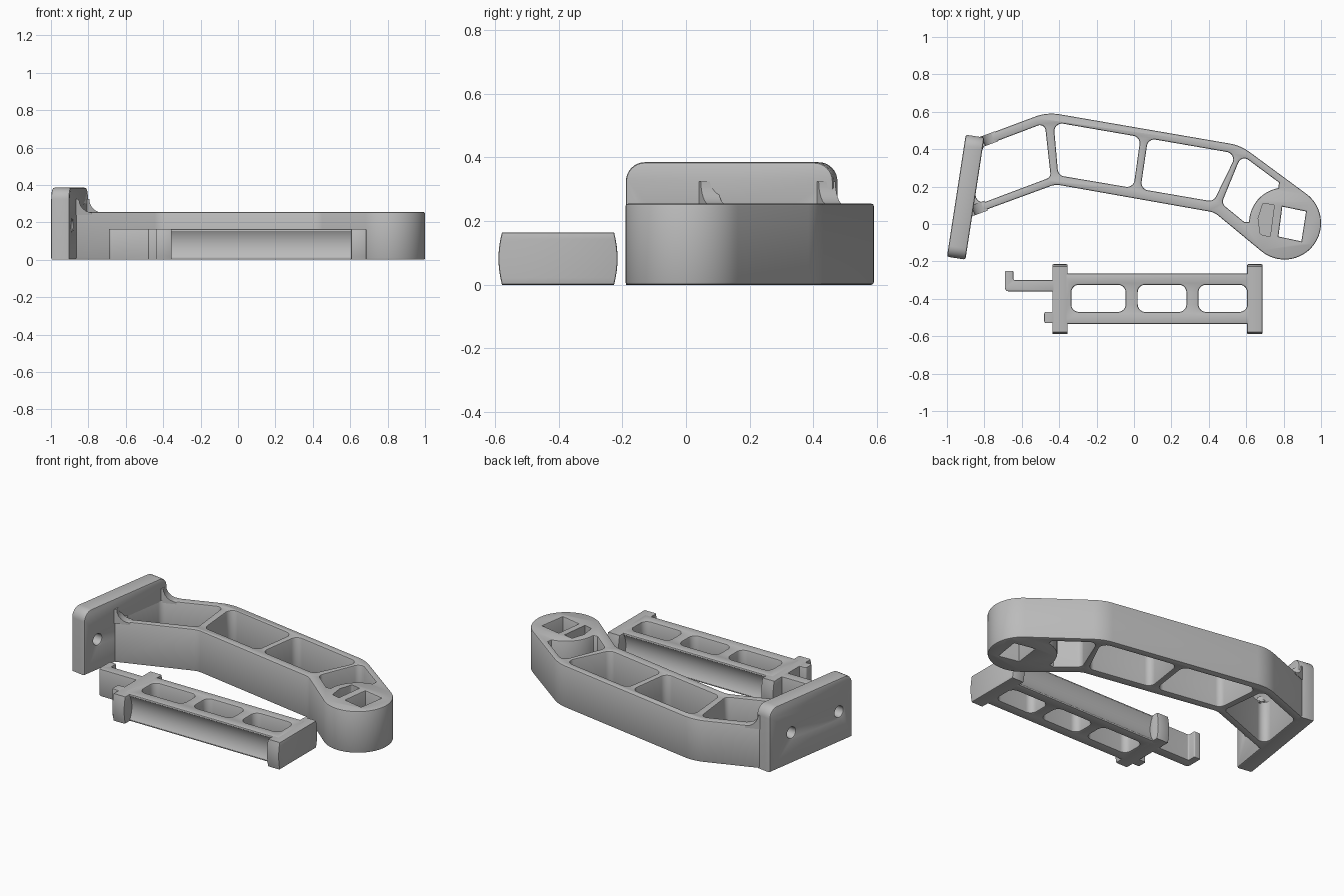
import bpy, bmesh, math
from mathutils import Vector, Matrix

if "Cube" in bpy.data.objects:
    bpy.data.objects.remove(bpy.data.objects["Cube"])

grey = bpy.data.materials.new("plain grey")
grey.diffuse_color = (0.5, 0.5, 0.5, 1)
grey.use_nodes = True
grey.node_tree.nodes["Principled BSDF"].inputs["Base Color"].default_value = grey.diffuse_color


def rounded(points, steps=8):
    """Replace each (x, y, radius) corner by a true arc."""
    out, n = [], len(points)
    for i, (x, y, r) in enumerate(points):
        p = Vector((x, y))
        if r == 0:
            out.append(p)
            continue
        a = (Vector(points[i - 1][:2]) - p).normalized()
        b = (Vector(points[(i + 1) % n][:2]) - p).normalized()
        half = a.angle(b) / 2
        centre = p + (a + b).normalized() * (r / math.sin(half))
        t = r / math.tan(half)
        va, vb = p + a * t - centre, p + b * t - centre
        turn = math.atan2(va.x * vb.y - va.y * vb.x, va.dot(vb))
        for k in range(steps + 1):
            out.append(centre + Matrix.Rotation(turn * k / steps, 2) @ va)
    return out


def circle(x, y, r, n=24):
    return [Vector((x + r * math.cos(2 * math.pi * k / n),
                    y + r * math.sin(2 * math.pi * k / n))) for k in range(n)]


def box(x0, x1, y0, y1, r=0.0):
    return rounded([(x0, y0, r), (x1, y0, r), (x1, y1, r), (x0, y1, r)])


def prism(name, loops, d0, d1, bevel=0.008, frame=None):
    """Extrude an outline (first loop) with holes (other loops) from d0 to d1."""
    cu = bpy.data.curves.new(name, 'CURVE')
    cu.dimensions, cu.fill_mode = '2D', 'BOTH'
    cu.extrude = (d1 - d0) / 2 - bevel
    cu.bevel_depth, cu.offset, cu.bevel_resolution = bevel, -bevel, 1
    for loop in loops:
        sp = cu.splines.new('POLY')
        sp.points.add(len(loop) - 1)
        for q, p in zip(sp.points, loop):
            q.co = (p[0], p[1], 0, 1)
        sp.use_cyclic_u = True
    tmp = bpy.data.objects.new(name + "_curve", cu)
    bpy.context.collection.objects.link(tmp)
    dg = bpy.context.evaluated_depsgraph_get()
    me = bpy.data.meshes.new_from_object(tmp.evaluated_get(dg))
    bpy.data.objects.remove(tmp)
    bm = bmesh.new()
    bm.from_mesh(me)
    bmesh.ops.remove_doubles(bm, verts=bm.verts, dist=1e-5)
    bmesh.ops.recalc_face_normals(bm, faces=bm.faces)
    bmesh.ops.translate(bm, verts=bm.verts, vec=(0, 0, (d0 + d1) / 2))
    if frame:
        bm.transform(frame)
    bm.to_mesh(me)
    bm.free()
    me.materials.clear()
    me.materials.append(grey)
    ob = bpy.data.objects.new(name, me)
    bpy.context.collection.objects.link(ob)
    return ob


def activate(ob):
    bpy.ops.object.select_all(action='DESELECT')
    ob.select_set(True)
    bpy.context.view_layer.objects.active = ob


def cut(ob, cutter):
    mod = ob.modifiers.new("cut", 'BOOLEAN')
    mod.operation, mod.object, mod.solver = 'DIFFERENCE', cutter, 'EXACT'
    activate(ob)
    bpy.ops.object.modifier_apply(modifier="cut")
    bpy.data.objects.remove(cutter)


def frame(ax, ay, az, origin):
    m = Matrix((ax, ay, az)).transposed().to_4x4()
    m.translation = origin
    return m


# Bracket arm: bent frame with a round end
EX, EY, ER = 0.805, 0.005, 0.195


def end_arc(a0, a1, r, n):
    return [(EX + r * math.cos(math.radians(a0 + (a1 - a0) * k / n)),
             EY + r * math.sin(math.radians(a0 + (a1 - a0) * k / n)), 0)
            for k in range(n + 1)]


outline = rounded([(-0.86, 0.45, 0), (-0.465, 0.598, 0.25), (0.57, 0.42, 0.25)]
                  + end_arc(54, -129, ER, 32)
                  + [(0.43, 0.062, 0.1), (-0.42, 0.212, 0.1), (-0.89, 0.04, 0)])
cells = [
    rounded([(-0.808, 0.415, 0.04), (-0.477, 0.54, 0.03), (-0.445, 0.25, 0.03), (-0.857, 0.095, 0.04)]),
    rounded([(-0.43, 0.545, 0.04), (0.035, 0.465, 0.04), (-0.003, 0.192, 0.04), (-0.405, 0.26, 0.04)]),
    rounded([(0.075, 0.458, 0.04), (0.55, 0.376, 0.04), (0.425, 0.12, 0.04), (0.035, 0.187, 0.04)]),
    rounded([(0.575, 0.37, 0.035), (0.775, 0.222, 0)] + end_arc(100, 178, 0.19, 12)
            + [(0.59, 0.01, 0), (0.468, 0.11, 0.035)]),
    rounded([(0.793, 0.093, 0), (0.92, 0.067, 0), (0.895, -0.093, 0), (0.772, -0.067, 0)]),
]
arm = prism("bracket_arm", [outline] + cells, 0, 0.255)

# Blind slot beside the square socket
slot = rounded([(0.69, 0.112, 0.01), (0.75, 0.1, 0), (0.728, -0.068, 0),
                (0.675, -0.055, 0.01), (0.664, 0.03, 0)])
cut(arm, prism("slot_cutter", [slot], 0.1, 0.4, 0))

# Mounting plate with two bolt holes
u = Vector((0.1, 0.65, 0)).normalized()
up = Vector((0, 0, 1))
plate = prism("mounting_plate",
              [rounded([(0, 0, 0), (0.66, 0, 0), (0.66, 0.385, 0.06), (0, 0.385, 0.06)]),
               circle(0.106, 0.185, 0.032), circle(0.486, 0.185, 0.032)],
              0, 0.1, 0.01, frame(u, up, u.cross(up), (-1.0, -0.175, 0)))

# Concave gussets where the arm walls meet the plate
gusset = [(-0.03, 0.24), (-0.03, 0.325), (0.0, 0.325)]
gusset += [(0.075 - 0.075 * math.cos(a), 0.325 - 0.073 * math.sin(a))
           for a in (math.radians(15 * k) for k in range(1, 7))] + [(0.075, 0.24)]
along = Vector((0.938, 0.347, 0))
for name, x, y in (("upper_gusset", -0.805, 0.443), ("lower_gusset", -0.86, 0.073)):
    prism(name, [gusset], -0.028, 0.028, 0,
          frame(along, up, along.cross(up), (x, y, 0)))

# Insert: slotted body with hollow sides
body = prism("insert_body", [box(-0.40, 0.65, -0.535, -0.265)]
             + [box(a, b, -0.47, -0.325, 0.04)
                for a, b in ((-0.335, -0.045), (0.02, 0.28), (0.345, 0.605))], 0, 0.165)
ALONG_X = frame((0, 1, 0), (0, 0, 1), (1, 0, 0), (0, 0, 0))
R = 0.14
for side in (-1, 1):
    y = -0.40 + side * (0.135 - 0.02 + R)
    cut(body, prism("groove_cutter", [circle(y, 0.0825, R, 64)], -0.355, 0.605, 0, ALONG_X))

# End flanges with bulged sides
half = [(0.187 - 0.011 * (k / 4) ** 2, 0.0825 + 0.0825 * k / 4) for k in range(-4, 5)]
flange = [(-0.402 + y, z) for y, z in half] + [(-0.402 - y, z) for y, z in reversed(half)]
for name, x0, x1 in (("left_flange", -0.437, -0.355), ("right_flange", 0.605, 0.687)):
    prism(name, [flange], x0, x1, 0.006, ALONG_X)

# Latch hook and small stop on the left flange
prism("latch_hook", [rounded([(-0.42, -0.36, 0), (-0.69, -0.36, 0.02), (-0.69, -0.25, 0.008),
                              (-0.645, -0.25, 0.008), (-0.645, -0.30, 0.008), (-0.42, -0.30, 0)])],
      0, 0.165, 0.004)
prism("stop_nub", [box(-0.48, -0.42, -0.53, -0.47, 0.01)], 0, 0.165, 0.004)

for ob in bpy.context.scene.objects:
    activate(ob)
    bpy.ops.object.shade_smooth_by_angle(angle=math.radians(30))
